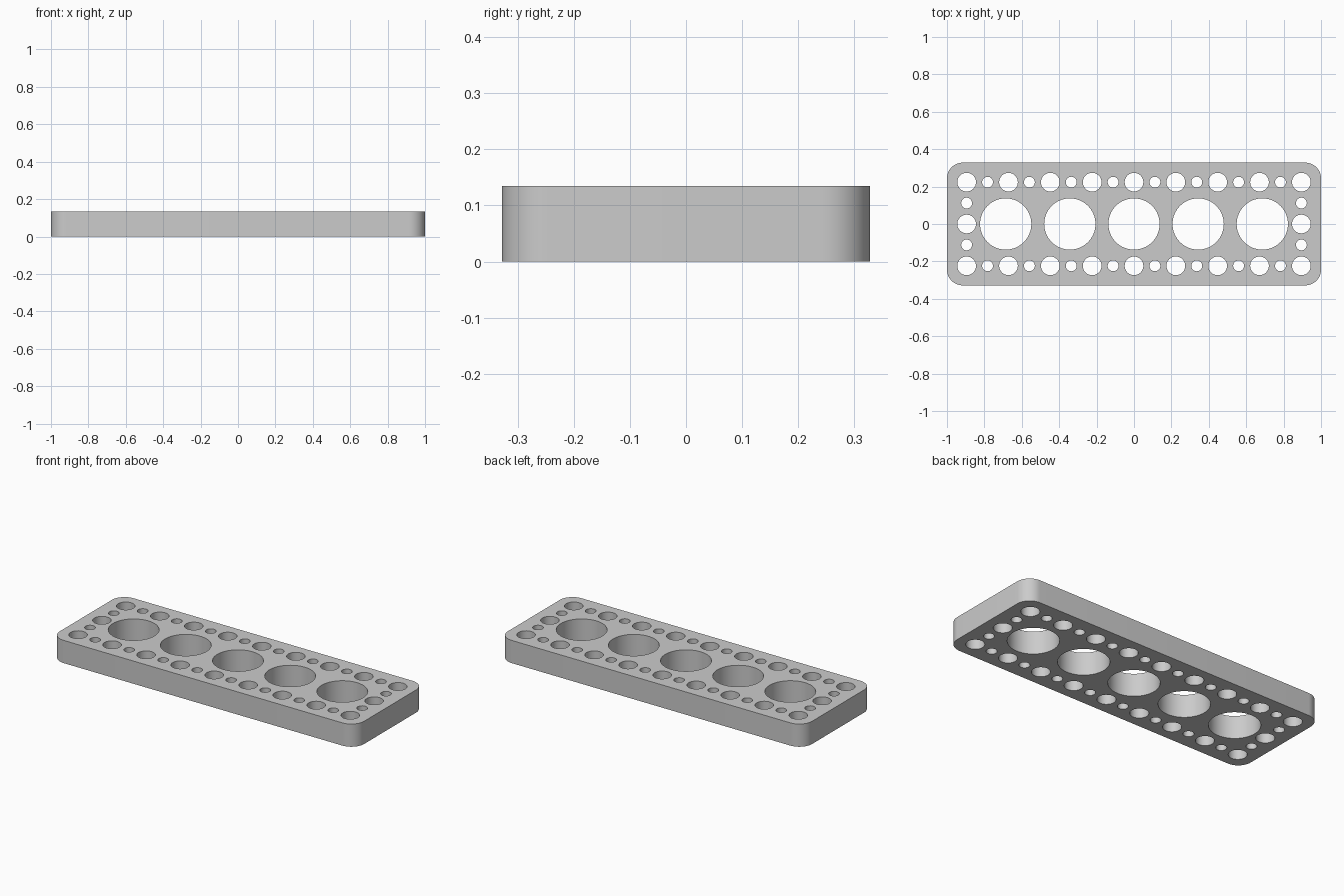
import bpy, bmesh, math
from math import cos, sin, pi

cube = bpy.data.objects.get("Cube")
if cube:
    bpy.data.objects.remove(cube, do_unlink=True)

HALF_X, HALF_Y, HEIGHT, CORNER = 1.0, 0.328, 0.135, 0.084
PITCH = 0.2237           # spacing of the medium holes
BIG_PITCH = 0.343        # spacing of the large holes
BIG, MEDIUM, SMALL = 0.137, 0.05, 0.029

grey = bpy.data.materials.new("light grey")
grey.use_nodes = True
grey.diffuse_color = (0.6, 0.6, 0.6, 1)
grey.node_tree.nodes["Principled BSDF"].inputs["Base Color"].default_value = (0.6, 0.6, 0.6, 1)


def arc(cx, cy, radius, start, sweep, steps):
    return [(cx + radius * cos(start + sweep * i / steps),
             cy + radius * sin(start + sweep * i / steps)) for i in range(steps + 1)]


def add_loop(bm, points):
    verts = [bm.verts.new((x, y, 0)) for x, y in points]
    for a, b in zip(verts, verts[1:] + verts[:1]):
        bm.edges.new((a, b))


def add_hole(bm, x, y, radius, steps):
    add_loop(bm, arc(x, y, radius, 0, 2 * pi, steps)[:-1])


bm = bmesh.new()

# Rounded outline
outline = []
for i, (sx, sy) in enumerate([(1, 1), (-1, 1), (-1, -1), (1, -1)]):
    outline += arc(sx * (HALF_X - CORNER), sy * (HALF_Y - CORNER), CORNER, i * pi / 2, pi / 2, 12)
add_loop(bm, outline)

# Central row of large holes
for i in range(-2, 3):
    add_hole(bm, i * BIG_PITCH, 0, BIG, 64)

# Border of alternating medium and small holes, at half-pitch steps
for i in range(-8, 9):
    for y in (-PITCH, PITCH):
        add_hole(bm, i * PITCH / 2, y, SMALL if i % 2 else MEDIUM, 32)
for j in (-1, 0, 1):
    for x in (-4 * PITCH, 4 * PITCH):
        add_hole(bm, x, j * PITCH / 2, SMALL if j % 2 else MEDIUM, 32)

# Fill the sheet around the holes and raise it into a plate
bmesh.ops.triangle_fill(bm, use_beauty=True, use_dissolve=False, edges=bm.edges[:])
raised = bmesh.ops.extrude_face_region(bm, geom=bm.faces[:])
top = [v for v in raised["geom"] if isinstance(v, bmesh.types.BMVert)]
bmesh.ops.translate(bm, verts=top, vec=(0, 0, HEIGHT))
bmesh.ops.recalc_face_normals(bm, faces=bm.faces[:])

mesh = bpy.data.meshes.new("perforated_plate")
bm.to_mesh(mesh)
bm.free()
mesh.materials.append(grey)
plate = bpy.data.objects.new("perforated_plate", mesh)
bpy.context.collection.objects.link(plate)

# Smooth walls with crisp rims
bpy.ops.object.select_all(action="DESELECT")
plate.select_set(True)
bpy.context.view_layer.objects.active = plate
bpy.ops.object.shade_smooth_by_angle(angle=math.radians(30))
